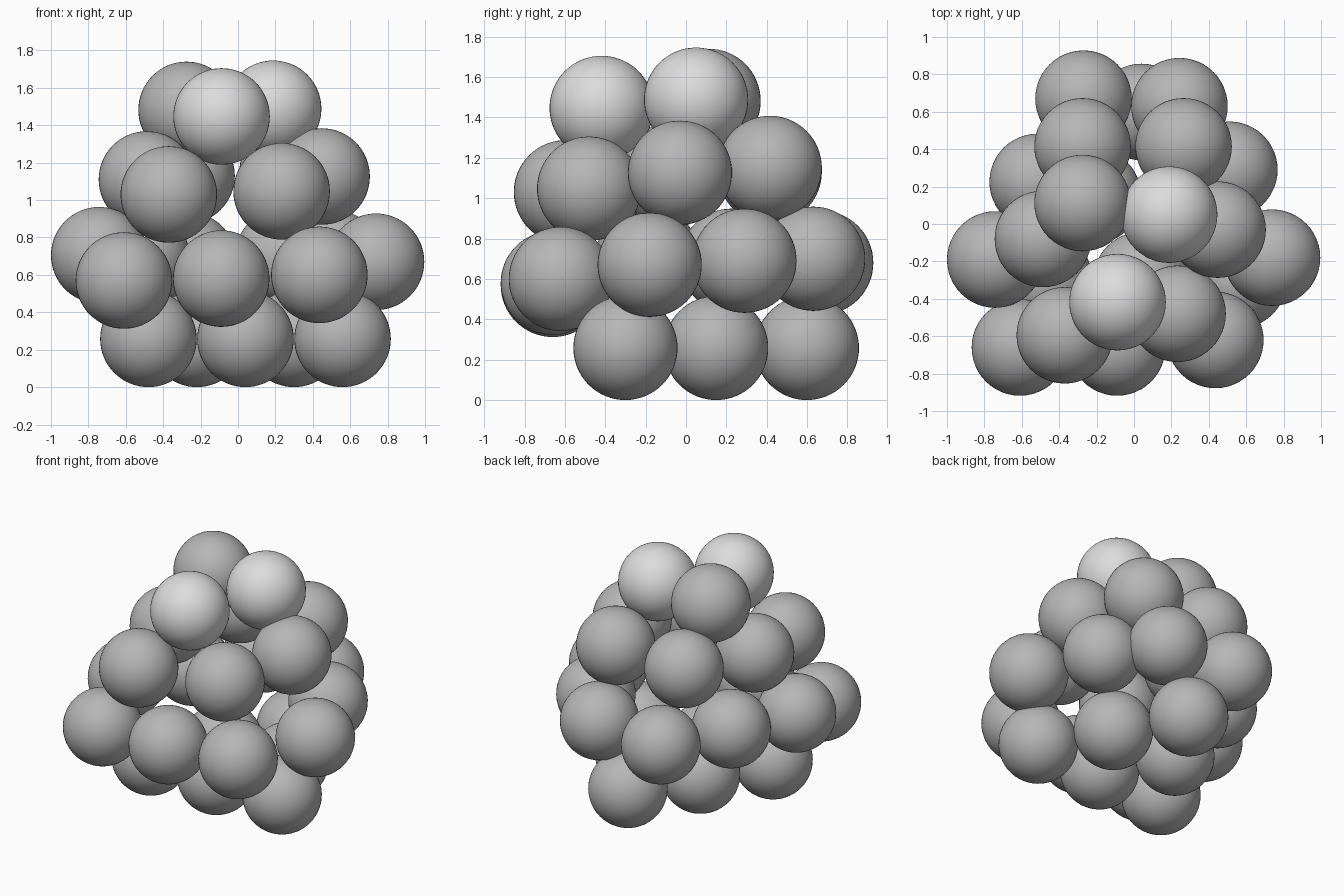
import bpy
import math

default_cube = bpy.data.objects.get("Cube")
if default_cube:
    bpy.data.objects.remove(default_cube, do_unlink=True)

RADIUS = 0.258
SPACING = 0.519


def make_material(name, value):
    material = bpy.data.materials.new(name)
    material.use_nodes = True
    colour = (value, value, value, 1.0)
    material.diffuse_color = colour
    material.node_tree.nodes["Principled BSDF"].inputs["Base Color"].default_value = colour
    return material


mid_grey = make_material("mid grey", 0.47)
light_grey = make_material("light grey", 0.72)


def add_ball(name, position, material):
    bpy.ops.mesh.primitive_uv_sphere_add(segments=48, ring_count=32,
                                         radius=RADIUS, location=position)
    ball = bpy.context.object
    ball.name = name
    ball.data.materials.append(material)
    bpy.ops.object.shade_smooth()


def add_layer(name, positions, material):
    for position in positions:
        add_ball(name, position, material)


# Bottom layer: close-packed triangle resting on the ground
row_depth = SPACING * math.sin(math.radians(60))
for row in range(3):
    count = 3 - row
    for column in range(count):
        x = 0.04 + (column - (count - 1) / 2) * SPACING
        add_ball("bottom_ball", (x, -0.3 + row * row_depth, RADIUS), mid_grey)

# Second layer: wide hollow ring
add_layer("lower_ring_ball", [
    (-0.61, -0.66, 0.57), (-0.09, -0.66, 0.58), (0.435, -0.62, 0.6),
    (-0.742, -0.19, 0.705), (0.738, -0.18, 0.67),
    (-0.515, 0.225, 0.69), (0.51, 0.29, 0.69),
    (-0.27, 0.67, 0.68), (0.243, 0.63, 0.7),
], mid_grey)

# Third layer: narrower hollow ring
add_layer("upper_ring_ball", [
    (-0.37, -0.595, 1.03), (0.233, -0.48, 1.047),
    (-0.487, -0.08, 1.11), (0.447, -0.03, 1.126),
    (-0.275, 0.415, 1.13), (0.265, 0.415, 1.15),
], mid_grey)

# Top layer: two light balls in front, one grey ball behind
add_layer("top_light_ball", [
    (-0.088, -0.418, 1.447), (0.188, 0.05, 1.488),
], light_grey)
add_layer("top_grey_ball", [(-0.275, 0.112, 1.482)], mid_grey)
